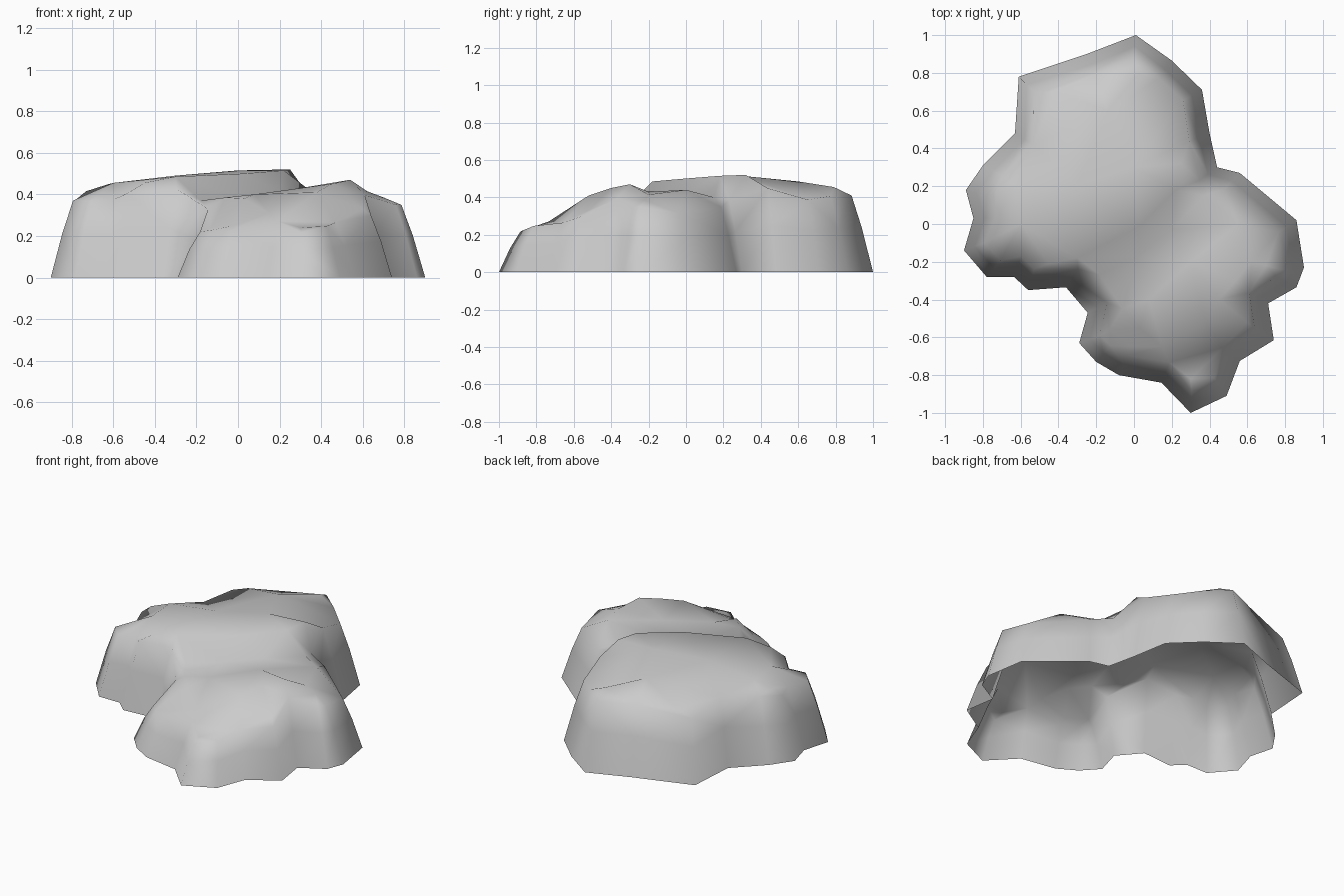
import bpy, bmesh
from mathutils import Vector
from mathutils.geometry import delaunay_2d_cdt

if "Cube" in bpy.data.objects:
    bpy.data.objects.remove(bpy.data.objects["Cube"], do_unlink=True)

# Ground outline of the rock, counterclockwise
outline = [Vector(p) for p in (
    (.01, 1), (-.25, .9), (-.61, .78), (-.63, .48), (-.8, .31), (-.89, .18),
    (-.85, .03), (-.9, -.14), (-.78, -.28), (-.635, -.28), (-.56, -.35),
    (-.36, -.335), (-.245, -.47), (-.29, -.63), (-.2, -.73), (-.08, -.8),
    (.145, -.84), (.3, -1), (.49, -.91), (.56, -.725), (.74, -.615),
    (.71, -.42), (.86, -.335), (.9, -.23), (.86, .02), (.56, .27),
    (.44, .3), (.4, .48), (.36, .71), (.2, .865))]

# Surface points of the tall back mound, the step below it and the low front mound
back_mound = [
    (.02, .79, .455), (-.42, .7, .41), (-.5, .41, .445), (-.14, .6, .485),
    (.25, .63, .43), (.25, .32, .52), (0, .3, .515), (-.3, .2, .49),
    (-.3, -.18, .485), (-.6, 0, .455), (-.62, .2, .45), (-.74, -.04, .41),
    (-.73, .17, .415), (-.45, -.21, .455), (-.68, -.17, .41), (.03, -.01, .5),
    (.22, .18, .515)]
step_foot = [(-.18, -.27, .37), (.02, -.17, .39), (.2, -.03, .41), (.37, .15, .4)]
front_mound = [
    (.54, -.3, .47), (.3, -.2, .43), (.08, -.4, .4), (-.06, -.45, .385),
    (.45, -.4, .45), (.38, -.52, .41), (.03, -.55, .38), (.15, -.65, .31),
    (-.02, -.65, .25), (-.13, -.56, .24), (.3, -.82, .24), (.43, -.7, .29),
    (.6, -.52, .33), (.62, -.2, .415), (.7, -.22, .385), (.55, 0, .44),
    (.73, -.02, .35), (.6, .14, .35), (.48, .16, .385)]
tops = [Vector(p) for p in back_mound + step_foot + front_mound]


def height(p):
    """Top height near p, weighted towards the closest surface points."""
    weights = [1 / ((t.xy - p).length + .01) ** 4 for t in tops]
    return sum(w * t.z for w, t in zip(weights, tops)) / sum(weights)


def inset(points, distance):
    """Move a closed outline inwards, easing tight corners."""
    n = len(points)
    result = []
    for i, p in enumerate(points):
        along = (points[(i + 1) % n] - points[i - 1]).normalized()
        wide = (points[(i + 2) % n] - points[i - 2]).normalized()
        along = (along + wide).normalized()
        result.append(p + Vector((-along.y, along.x)) * distance)
    return result


# Wall rings rising from the ground, then the loose points of the top
flat, levels, edges = [], [], []
for distance, rise in ((0, 0), (.06, .52), (.115, .9)):
    start, n = len(flat), len(outline)
    for p in inset(outline, distance):
        flat.append(p)
        levels.append(height(p) * rise)
    edges += [(start + i, start + (i + 1) % n) for i in range(n)]
rim = flat[-len(outline):]
for t in tops:
    if min((t.xy - p).length for p in rim) > .04 and min((t.xy - p).length for p in outline) > .14:
        flat.append(t.xy)
        levels.append(t.z)

# Skin the points as one shell that is open underneath
verts, _, faces, sources, _, _ = delaunay_2d_cdt(flat, edges, [], 1, .0001)
coords = [(v.x, v.y, levels[s[0]] if s else height(v) * .7) for v, s in zip(verts, sources)]
mesh = bpy.data.meshes.new("rock")
mesh.from_pydata(coords, [], faces)
bm = bmesh.new()
bm.from_mesh(mesh)
for face in bm.faces:
    face.normal_update()
    if face.normal.z < 0:
        face.normal_flip()
    face.smooth = True
bm.to_mesh(mesh)
bm.free()
rock = bpy.data.objects.new("rock", mesh)
bpy.context.collection.objects.link(rock)

# Plain grey stone
stone = bpy.data.materials.new("grey_stone")
stone.use_nodes = True
colour = (.6, .6, .6, 1)
stone.diffuse_color = colour
shader = next(n for n in stone.node_tree.nodes if n.type == 'BSDF_PRINCIPLED')
shader.inputs["Base Color"].default_value = colour
mesh.materials.append(stone)
